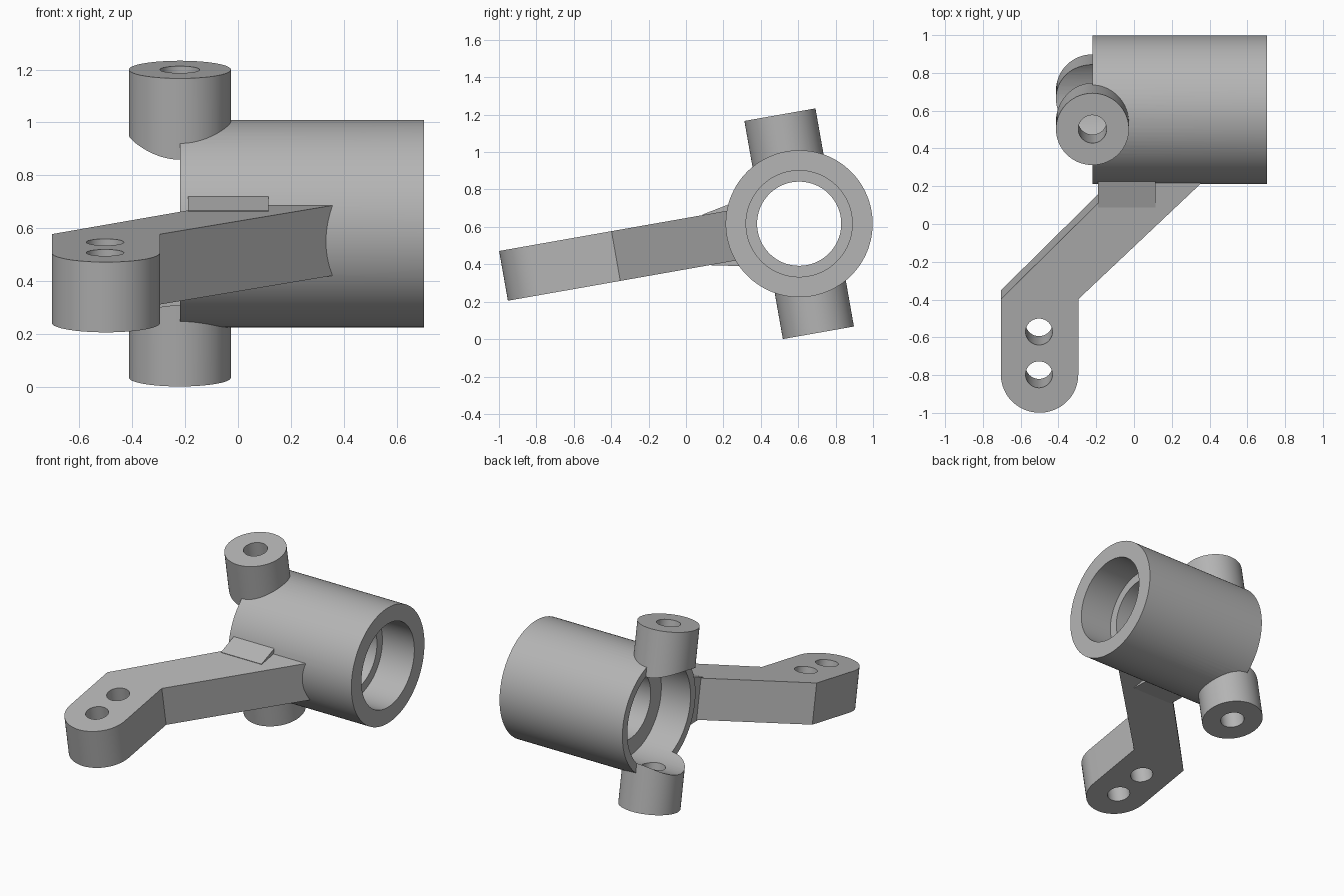
import bpy, bmesh, math
from mathutils import Matrix, Vector

cube = bpy.data.objects.get("Cube")
if cube:
    bpy.data.objects.remove(cube, do_unlink=True)

SEG = 96
TILT = Matrix.Translation((0, 0.605, 0.617)) @ Matrix.Rotation(math.radians(10), 4, 'X')

metal = bpy.data.materials.new("grey metal")
metal.use_nodes = True
GREY = (0.46, 0.46, 0.46, 1)
metal.diffuse_color = GREY
metal.node_tree.nodes["Principled BSDF"].inputs["Base Color"].default_value = GREY


def finish(name, bm):
    bmesh.ops.recalc_face_normals(bm, faces=bm.faces)
    mesh = bpy.data.meshes.new(name)
    bm.to_mesh(mesh)
    bm.free()
    mesh.materials.append(metal)
    obj = bpy.data.objects.new(name, mesh)
    bpy.context.collection.objects.link(obj)
    return obj


def prism(name, points, depth):
    """Closed outline of 3D points, extruded along depth."""
    bm = bmesh.new()
    face = bm.faces.new([bm.verts.new(p) for p in points])
    new = bmesh.ops.extrude_face_region(bm, geom=[face])["geom"]
    bmesh.ops.translate(bm, vec=depth,
                        verts=[v for v in new if isinstance(v, bmesh.types.BMVert)])
    return finish(name, bm)


def rod(name, x, y, z0, z1, radius):
    """Upright cylinder."""
    ring = [(x + radius * math.cos(a), y + radius * math.sin(a), z0)
            for a in (2 * math.pi * i / SEG for i in range(SEG))]
    return prism(name, ring, Vector((0, 0, z1 - z0)))


def lathe_x(name, profile):
    """Solid turned about the x axis from (x, radius) pairs."""
    bm = bmesh.new()
    rings = []
    for x, r in profile:
        rings.append([bm.verts.new((x, r * math.cos(2 * math.pi * i / SEG),
                                    r * math.sin(2 * math.pi * i / SEG)))
                      for i in range(SEG)])
    for a, b in zip(rings, rings[1:]):
        for i in range(SEG):
            j = (i + 1) % SEG
            bm.faces.new((a[i], a[j], b[j], b[i]))
    bm.faces.new(rings[0])
    bm.faces.new(rings[-1])
    return finish(name, bm)


def combine(target, tool, operation):
    mod = target.modifiers.new(operation, 'BOOLEAN')
    mod.operation = operation
    mod.solver = 'EXACT'
    mod.object = tool
    bpy.context.view_layer.objects.active = target
    bpy.ops.object.modifier_apply(modifier=mod.name)
    bpy.data.objects.remove(tool, do_unlink=True)


# Bearing hub
body = lathe_x("steering_knuckle", [(-0.22, 0.393), (0.705, 0.393)])

# Pivot bosses above and below the open end
for name, side in (("upper_boss", 1), ("lower_boss", -1)):
    boss = rod(name, -0.22, 0, side * 0.2, side * 0.592, 0.193)
    combine(body, boss, 'UNION')

# Cranked arm with rounded tip
TIP, R, HALF = -1.4, 0.205, 0.135
outline = [(-0.5 + R * math.cos(a), TIP + R * math.sin(a), -HALF)
           for a in (math.pi * (1 + i / 32) for i in range(33))]
outline += [(x, y, -HALF) for x, y in
            ((-0.295, -0.995), (0.43, -0.30), (-0.012, -0.30), (-0.705, -0.995))]
combine(body, prism("arm", outline, Vector((0, 0, 2 * HALF))), 'UNION')

# Flared gusset at the arm root
gusset = [(-0.19, y, z) for y, z in
          ((-0.50, -0.138), (-0.34, -0.17), (-0.34, 0.17), (-0.50, 0.138))]
combine(body, prism("gusset", gusset, Vector((0.305, 0, 0))), 'UNION')

# Stepped bore with an inner lip
bore = lathe_x("bore_cutter", [(-0.6, 0.34), (0.0, 0.34), (0.0, 0.225),
                               (0.465, 0.225), (0.465, 0.284), (0.9, 0.284)])
combine(body, bore, 'DIFFERENCE')

# Pivot pin hole and two link holes
for x, y, r in ((-0.22, 0, 0.075), (-0.503, -1.17, 0.071), (-0.503, TIP, 0.071)):
    combine(body, rod("hole_cutter", x, y, -0.8, 0.8, r), 'DIFFERENCE')

# Tilt into place and shade
body.data.transform(TILT)
bpy.ops.object.select_all(action='DESELECT')
body.select_set(True)
bpy.context.view_layer.objects.active = body
bpy.ops.object.shade_smooth_by_angle(angle=math.radians(25))
